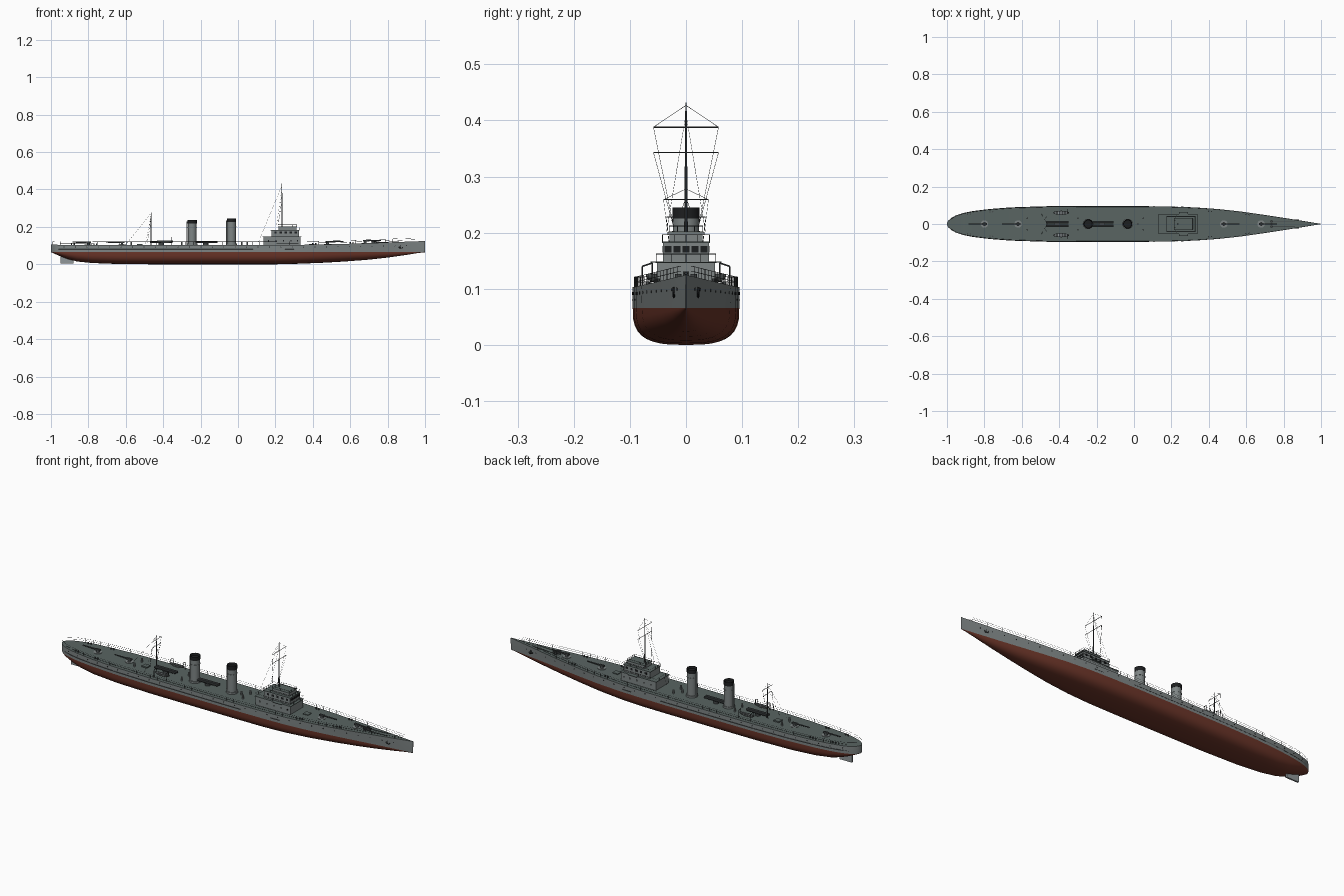
import bpy, bmesh, math
from mathutils import Vector, Matrix

if "Cube" in bpy.data.objects:
    bpy.data.objects.remove(bpy.data.objects["Cube"])


def material(name, rgb):
    m = bpy.data.materials.new(name)
    m.diffuse_color = (*rgb, 1)
    m.use_nodes = True
    m.node_tree.nodes["Principled BSDF"].inputs["Base Color"].default_value = m.diffuse_color
    return m


GREY = material("hull grey", (0.21, 0.235, 0.235))
DECK = material("deck grey", (0.10, 0.128, 0.122))
RED = material("antifouling red", (0.15, 0.036, 0.022))
BLACK = material("black", (0.012, 0.013, 0.014))
DARK = material("dark fittings", (0.055, 0.062, 0.064))
LIGHT = material("light grey", (0.28, 0.31, 0.32))


def finish(name, bm, mats, smooth=True):
    bmesh.ops.recalc_face_normals(bm, faces=bm.faces)
    me = bpy.data.meshes.new(name)
    bm.to_mesh(me)
    bm.free()
    ob = bpy.data.objects.new(name, me)
    bpy.context.collection.objects.link(ob)
    for m in mats:
        me.materials.append(m)
    if smooth:
        bpy.ops.object.select_all(action='DESELECT')
        ob.select_set(True)
        bpy.context.view_layer.objects.active = ob
        bpy.ops.object.shade_smooth_by_angle(angle=math.radians(35))
    return ob


def add_tube(bm, a, b, r1, r2=None, sides=6):
    a, b = Vector(a), Vector(b)
    d = b - a
    rot = d.to_track_quat('Z', 'Y').to_matrix().to_4x4()
    return bmesh.ops.create_cone(bm, cap_ends=True, segments=sides, radius1=r1,
                                 radius2=r1 if r2 is None else r2, depth=d.length,
                                 matrix=Matrix.Translation((a + b) / 2) @ rot)


def tubes(name, segs, r, mat, sides=6):
    bm = bmesh.new()
    for a, b in segs:
        add_tube(bm, a, b, r, sides=sides)
    return finish(name, bm, [mat], sides > 5)


def add_box(bm, x0, x1, y0, y1, z0, z1):
    m = Matrix.Translation(((x0 + x1) / 2, (y0 + y1) / 2, (z0 + z1) / 2))
    bmesh.ops.create_cube(bm, size=1, matrix=m @ Matrix.Diagonal((x1 - x0, y1 - y0, z1 - z0, 1)))


def boxes(name, dims, mat):
    bm = bmesh.new()
    for d in dims:
        add_box(bm, *d)
    return finish(name, bm, [mat], False)


# Hull stations: x, deck half width, keel height, deck height
ST = [(-1, .004, .065, .105), (-.993, .018, .062, .105), (-.975, .034, .054, .105),
      (-.95, .046, .043, .104), (-.91, .058, .028, .104), (-.86, .068, .015, .104),
      (-.78, .078, .007, .103), (-.65, .088, .002, .103), (-.45, .094, 0, .103),
      (-.2, .095, 0, .103), (.05, .095, 0, .103), (.2, .093, 0, .103), (.32, .089, .003, .104),
      (.45, .080, .008, .106), (.57, .067, .015, .109), (.69, .050, .024, .113),
      (.8, .033, .036, .117), (.9, .017, .050, .121), (.96, .007, .060, .123), (1, .001, .0645, .125)]
WL = 0.066


def station(x):
    for a, b in zip(ST, ST[1:]):
        if x <= b[0]:
            t = (x - a[0]) / (b[0] - a[0])
            return [p + (q - p) * t for p, q in zip(a, b)]
    return list(ST[-1])


def taper(x):
    return 1 - 0.22 * max(0, (x - 0.4) / 0.6)


def side(x, z):
    _, w, _, d = station(x)
    return w * (taper(x) + (1 - taper(x)) * (z - WL) / (d - WL))


def deck(x):
    return station(x)[3]


# Hull: superellipse bottom, flared topsides, one material per height band
bm = bmesh.new()
rings = []
N = 9
for x, w, k, d in ST:
    e = 2 / (3.0 - 1.2 * max(0, (x - 0.3) / 0.7) - 0.8 * max(0, (-x - 0.75) / 0.25))
    half = []
    for i in range(N + 1):
        a = math.pi / 2 * i / N
        half.append((w * taper(x) * math.sin(a) ** e, k + (WL - k) * (1 - max(0, math.cos(a)) ** e)))
    half.append((w, d))
    prof = [(-y, z) for y, z in reversed(half)] + half[1:]
    rings.append([bm.verts.new((x, y, z)) for y, z in prof])
M = len(rings[0])
for r, s in zip(rings, rings[1:]):
    for j in range(M):
        f = bm.faces.new((r[j], r[(j + 1) % M], s[(j + 1) % M], s[j]))
        f.material_index = 2 if j == M - 1 else (0 if j in (0, M - 2) else 1)
bm.faces.new(rings[0])
bm.faces.new(rings[-1])
finish("hull", bm, [GREY, RED, DECK])
boxes("rudder", [(-.95, -.88, -.004, .004, .003, .06)], LIGHT)

# Rubbing strakes, portholes and anchors on both hull sides
strake, ports = [], []
for s in (-1, 1):
    for x0, x1 in ((-.96, .08), (.25, .30)):
        n = max(1, round((x1 - x0) / .05))
        xs = [x0 + (x1 - x0) * i / n for i in range(n + 1)]
        strake += [((a, s * side(a, .08), .08), (b, s * side(b, .08), .08)) for a, b in zip(xs, xs[1:])]
    for i in range(31):
        x = -.93 + i * .061
        y, z = side(x, .092), .092 + max(0, x - .4) * .015
        ports.append(((x, s * (y - .003), z), (x, s * (y + .0012), z)))
tubes("rubbing_strakes", strake, .0015, DARK, 5)
tubes("portholes", ports, .0026, BLACK, 8)
anchors = []
for s in (-1, 1):
    y = s * (side(.87, .092) + .002)
    anchors += [((.87, y, .085), (.87, y, .103)), ((.862, y, .088), (.878, y, .085)),
                ((.862, y, .088), (.860, y, .094)), ((.878, y, .085), (.882, y, .092))]
tubes("anchors", anchors, .002, BLACK)

# Deck edge railing
rails = []
xs = [-.99 + i * .0395 for i in range(50)]
for s in (-1, 1):
    pts = [Vector((x, s * station(x)[1] * .97, deck(x))) for x in xs]
    for p, q in zip(pts, pts[1:]):
        rails.append((p, p + Vector((0, 0, .018))))
        for h in (.009, .018):
            rails.append((p + Vector((0, 0, h)), q + Vector((0, 0, h))))
tubes("deck_railing", rails, .0005, DARK, 4)

# Bridge structure
boxes("lower_deckhouse", [(.136, .335, -.052, .052, .1, .146)], GREY)
boxes("bridge_house", [(.178, .325, -.041, .041, .146, .182)], GREY)
boxes("upper_bridge", [(.217, .313, -.029, .029, .184, .201)], GREY)
boxes("bridge_decks", [(.132, .339, -.054, .054, .146, .148), (.24, .29, -.063, .063, .1465, .1485),
                       (.174, .329, -.043, .043, .182, .1845), (.215, .315, -.031, .031, .2, .202)], DECK)
win = [(.3245, .3262, y - .006, y + .006, .165, .176) for y in (-.032, -.016, 0, .016, .032)]
for s in (-1, 1):
    win += [(x, x + .012, s * .041 - .001, s * .041 + .001, .165, .176) for x in (.195, .222, .249, .276, .303)]
    win += [(x, x + .006, s * .052 - .001, s * .052 + .001, .122, .13) for x in (.16, .2, .24, .28, .315)]
boxes("bridge_windows", win, BLACK)
brails = []
for x0, x1, w, z, h in ((.134, .337, .053, .148, .014), (.176, .327, .042, .1845, .012),
                        (.216, .314, .030, .202, .01)):
    c = [(x0, -w), (x1, -w), (x1, w), (x0, w)]
    for (ax, ay), (bx, by) in zip(c, c[1:] + c[:1]):
        for i in range(4):
            px, py = ax + (bx - ax) * i / 4, ay + (by - ay) * i / 4
            brails.append(((px, py, z), (px, py, z + h)))
        brails.append(((ax, ay, z + h), (bx, by, z + h)))
tubes("bridge_railing", brails, .0006, DARK, 4)

# Funnels with black caps and a dark hollow top
for n, x, top in (("aft", -.245, .238), ("fore", -.034, .245)):
    parts = ((GREY, "funnel", .0235, .1, top - .02), (GREY, "funnel_base", .028, .1, .112),
             (BLACK, "funnel_cap", .0245, top - .02, top), (GREY, "funnel_band", .0248, top - .045, top - .042))
    for mat, label, r, z0, z1 in parts:
        bm = bmesh.new()
        add_tube(bm, (0, 0, z0), (0, 0, z1), r, sides=24)
        if label == "funnel_cap":
            lid = max(bm.faces, key=lambda f: f.calc_center_median().z)
            bmesh.ops.inset_region(bm, faces=[lid], thickness=.003)
            bmesh.ops.translate(bm, verts=lid.verts, vec=(0, 0, -.012))
        bmesh.ops.translate(bm, verts=bm.verts, vec=(x, 0, 0))
        finish(n + "_" + label, bm, [mat])
    tubes(n + "_steam_pipe", [((x - .027, 0, .1), (x - .027, 0, top - .01))], .003, GREY, 8)

# Deck guns: base ring, pedestal, breech and barrel
for i, (x, d) in enumerate(((.48, 1), (.68, 1), (-.62, -1), (-.80, -1))):
    z = deck(x)
    tubes(f"gun_base_{i}", [((x, 0, z - .001), (x, 0, z + .002))], .020, GREY, 20)
    bm = bmesh.new()
    add_tube(bm, (x, 0, z), (x, 0, z + .012), .009, .005, 10)
    add_box(bm, x - .013, x + .013, -.005, .005, z + .010, z + .018)
    add_tube(bm, (x + d * .01, 0, z + .014), (x + d * .085, 0, z + .015), .0038, .0024, 8)
    finish(f"gun_{i}", bm, [DARK])

# Torpedo tube mounts
for n, x0, x1 in (("aft", -.47, -.35), ("fore", -.235, -.11)):
    m = (x0 + x1) / 2
    tubes(n + "_torpedo_tubes", [((x0, y, .119), (x1, y, .119)) for y in (-.007, .007)], .0058, DARK, 10)
    tubes(n + "_torpedo_turntable", [((m, 0, .1), (m, 0, .115))], .014, DARK, 16)

# Ship's boats on davits
davits = []
for s, n in ((-1, "starboard"), (1, "port")):
    bm = bmesh.new()
    bmesh.ops.create_uvsphere(bm, u_segments=20, v_segments=10, radius=1)
    cut = bmesh.ops.bisect_plane(bm, geom=bm.verts[:] + bm.edges[:] + bm.faces[:], plane_co=(0, 0, 0),
                                 plane_no=(0, 0, 1), clear_outer=True)
    cap = bmesh.ops.contextual_create(bm, geom=[e for e in bm.edges if e.is_boundary])
    for f in cap["faces"]:
        f.material_index = 1
    bmesh.ops.transform(bm, verts=bm.verts,
                        matrix=Matrix.Translation((-.39, s * .06, .126)) @ Matrix.Diagonal((.043, .011, .013, 1)))
    finish(n + "_boat", bm, [GREY, DARK])
    boxes(n + "_boat_thwarts", [(-.39 + i * .014 - .002, -.39 + i * .014 + .002, s * .06 - .008, s * .06 + .008,
                                 .126, .1275) for i in range(-2, 3)], LIGHT)
    for x in (-.425, -.355):
        davits += [((x, s * .078, .1), (x, s * .078, .14)), ((x, s * .078, .14), (x, s * .06, .146)),
                   ((x, s * .06, .146), (x, s * .06, .12))]
tubes("davits", davits, .0014, DARK, 6)

# Masts, yards and rigging
rig = []
for n, x, z0, top, r, yards, stay, feet in (
        ("fore", .235, .1, .432, .0042, ((.388, .058), (.343, .058)), (.11, .12), (.035, .2)),
        ("main", -.465, .1, .283, .0030, ((.259, .04), (.228, .035)), (-.60, .105), (.055, .105))):
    bm = bmesh.new()
    add_tube(bm, (x, 0, z0), (x, 0, top), r, .0012, 10)
    finish(n + "_mast", bm, [DARK])
    tubes(n + "_yards", [((x, -w, z), (x, w, z)) for z, w in yards], .0011, DARK)
    rig.append(((x, 0, top - .01), (stay[0], 0, stay[1])))
    for s in (-1, 1):
        rig += [((x, 0, top - .02), (x - .03, s * feet[0], feet[1])), ((x, 0, top - .005), (x, s * yards[0][1], yards[0][0]))]
        rig += [((x, s * w, z), (x - .02, s * .022, feet[1] + .01)) for z, w in yards]
tubes("rigging", rig, .0004, DARK, 4)

# Windlass, bollards and vents
tubes("capstans", [((.735, y, deck(.735)), (.735, y, deck(.735) + .012)) for y in (-.014, .014)], .006, DARK, 12)
tubes("anchor_chains", [((.735, s * .012, .117), (.86, s * .012, .121)) for s in (-1, 1)], .0013, DARK)
boxes("windlass", [(.715, .757, -.003, .003, .113, .122), (.73, .74, -.02, .02, .113, .119)], DARK)
tubes("bollards", [((x, s * station(x)[1] * .82, deck(x)), (x, s * station(x)[1] * .82, deck(x) + .008))
                   for x in (-.89, -.875, -.77, -.755, .4, .415, .6, .615) for s in (-1, 1)], .0035, DARK, 8)
tubes("vents", [((x, y, .1), (x, y, .122)) for x, y in
                ((-.57, .03), (-.57, -.03), (.02, 0), (.05, .03), (.05, -.03), (-.3, .03), (-.3, -.03))], .0045, GREY, 10)
boxes("deck_hatches", [(x, x + .03, -.014, .014, .1, .109) for x in (-.54, .38)], DECK)
